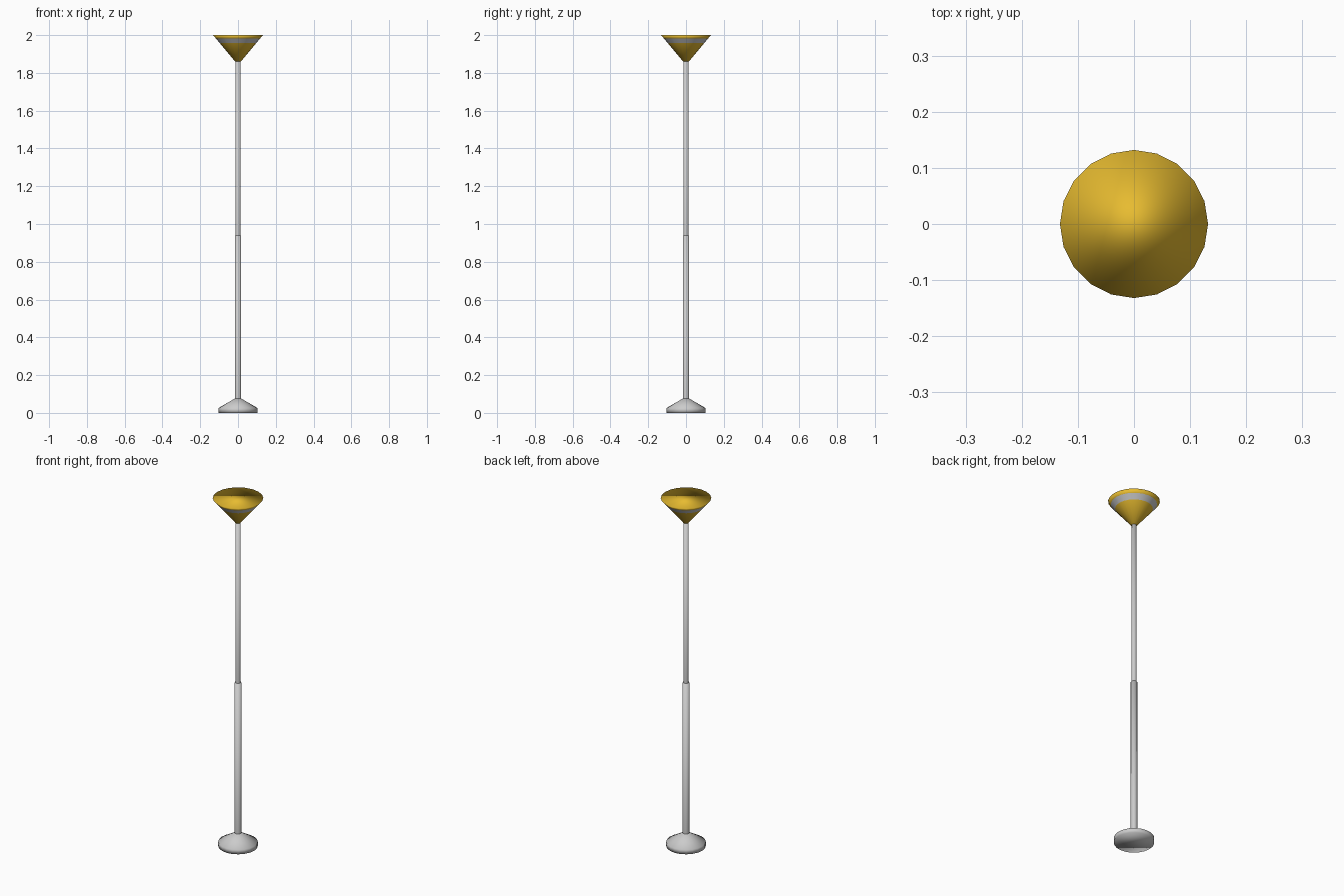
import bpy, bmesh, math

if "Cube" in bpy.data.objects:
    bpy.data.objects.remove(bpy.data.objects["Cube"])

SIDES = 20

gold = bpy.data.materials.new("gold")
gold.diffuse_color = (0.8, 0.5, 0.03, 1)
gold.use_nodes = True
gold.node_tree.nodes["Principled BSDF"].inputs["Base Color"].default_value = gold.diffuse_color


def lathe(name, profile, material=None, cap_start=False, cap_end=False, angle=None):
    """Turn a (radius, z) profile around the z axis; caps are single polygons."""
    bm = bmesh.new()
    rings = [[bm.verts.new((r * math.cos(2 * math.pi * i / SIDES),
                            r * math.sin(2 * math.pi * i / SIDES), z))
              for i in range(SIDES)] for r, z in profile]
    for a, b in zip(rings, rings[1:]):
        for i in range(SIDES):
            j = (i + 1) % SIDES
            bm.faces.new((a[i], a[j], b[j], b[i]))
    if cap_start:
        bm.faces.new(rings[0][::-1])
    if cap_end:
        bm.faces.new(rings[-1])
    for f in bm.faces:
        f.smooth = True
    if angle is not None:
        for e in bm.edges:
            if len(e.link_faces) == 2 and e.calc_face_angle() > math.radians(angle):
                e.smooth = False
    mesh = bpy.data.meshes.new(name)
    bm.to_mesh(mesh)
    bm.free()
    if material:
        mesh.materials.append(material)
    obj = bpy.data.objects.new(name, mesh)
    bpy.context.collection.objects.link(obj)
    return obj


def cone_radius(z):
    """Radius of the lamp shade at height z."""
    return 0.015 + (0.132 - 0.015) * (z - 1.86) / 0.14


def cone_points(*heights):
    return [(cone_radius(z), z) for z in heights]


# Weighted foot with a sloping top
lathe("base", [(0.103, 0), (0.103, 0.026), (0.017, 0.076)],
      cap_start=True, cap_end=True, angle=30)

# Two-stage telescoping pole
lathe("lower_pole", [(0.017, 0.07), (0.017, 0.94)], cap_end=True, angle=30)
lathe("upper_pole", [(0.0135, 0.94), (0.0135, 1.865)], cap_end=True, angle=30)

# Conical shade: gold body, grey band, gold rim with a closed top
lathe("shade_body", cone_points(1.86, 1.957), gold, cap_start=True, angle=60)
lathe("shade_band", cone_points(1.957, 1.983))
lathe("shade_rim_and_top", cone_points(1.983, 2.0), gold, cap_end=True)
